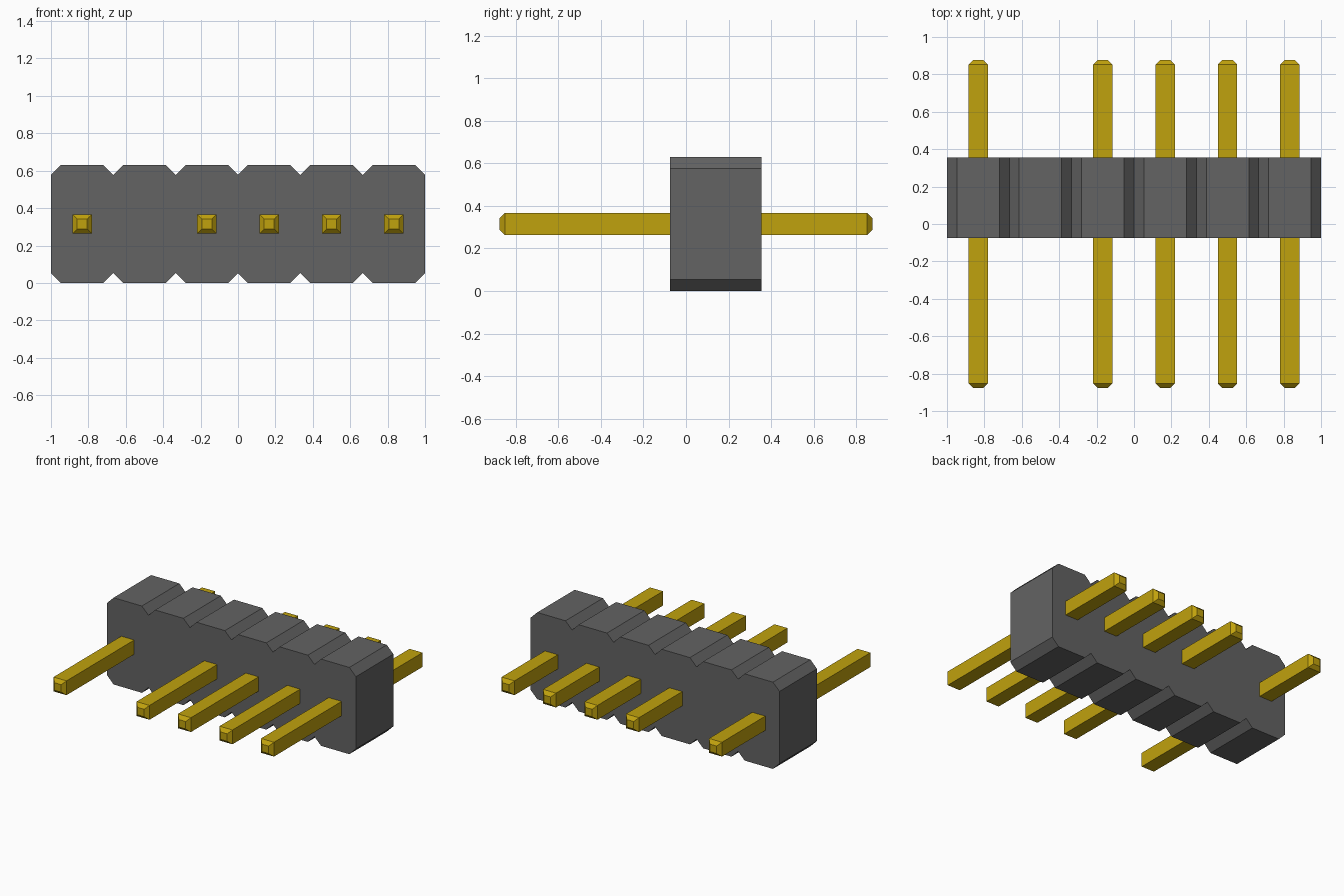
import bpy
import bmesh

cube = bpy.data.objects.get("Cube")
if cube:
    bpy.data.objects.remove(cube, do_unlink=True)


def make_material(name, color):
    mat = bpy.data.materials.new(name)
    mat.use_nodes = True
    mat.diffuse_color = color
    bsdf = next(n for n in mat.node_tree.nodes if n.type == 'BSDF_PRINCIPLED')
    bsdf.inputs["Base Color"].default_value = color
    bsdf.inputs["Roughness"].default_value = 0.6
    return mat


def loft(name, rings, mat):
    """Skin a closed solid through rings of matching points."""
    bm = bmesh.new()
    loops = [[bm.verts.new(p) for p in ring] for ring in rings]
    for a, b in zip(loops, loops[1:]):
        for i in range(len(a)):
            j = (i + 1) % len(a)
            bm.faces.new((a[i], a[j], b[j], b[i]))
    bm.faces.new(loops[0])
    bm.faces.new(loops[-1])
    bmesh.ops.recalc_face_normals(bm, faces=bm.faces)
    mesh = bpy.data.meshes.new(name)
    bm.to_mesh(mesh)
    bm.free()
    mesh.materials.append(mat)
    obj = bpy.data.objects.new(name, mesh)
    bpy.context.collection.objects.link(obj)
    return obj


plastic = make_material("dark grey plastic", (0.125, 0.125, 0.125, 1))
gold = make_material("gold metal", (0.53, 0.36, 0.004, 1))

COUNT = 6
PITCH = 2 / COUNT
HEIGHT = 0.63
CHAMFER = 0.053
centres = [-1 + PITCH * (i + 0.5) for i in range(COUNT)]

# Housing: row of chamfered cells, notched between neighbours
top = [(-1, HEIGHT - CHAMFER)]
for x in centres:
    half = PITCH / 2
    top += [(x - half + CHAMFER, HEIGHT), (x + half - CHAMFER, HEIGHT),
            (x + half, HEIGHT - CHAMFER)]
outline = top + [(x, HEIGHT - z) for x, z in reversed(top)]
loft("housing", [[(x, y, z) for x, z in outline] for y in (-0.075, 0.355)], plastic)

# Pins: square bars with tapered tips, second position left empty
PIN_HALF, TIP_HALF, REACH, TAPER = 0.052, 0.027, 0.877, 0.025
sections = [(-REACH, TIP_HALF), (-REACH + TAPER, PIN_HALF),
            (REACH - TAPER, PIN_HALF), (REACH, TIP_HALF)]
corners = [(-1, -1), (1, -1), (1, 1), (-1, 1)]
for i, x in enumerate(centres):
    if i == 1:
        continue
    rings = [[(x + sx * h, y, HEIGHT / 2 + sz * h) for sx, sz in corners]
             for y, h in sections]
    loft(f"pin_{i + 1}", rings, gold)
